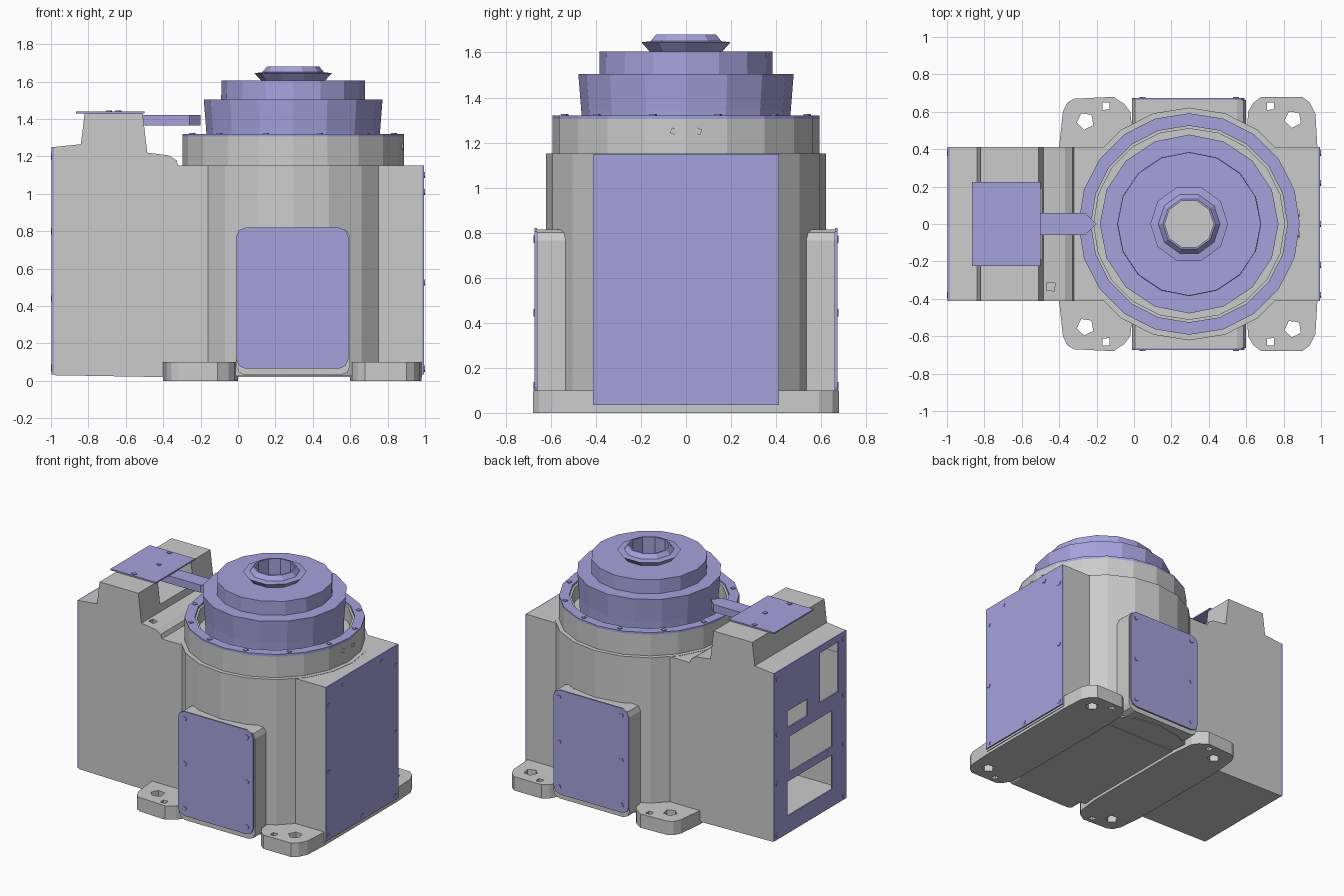
import bpy, bmesh
from math import cos, sin, pi

if "Cube" in bpy.data.objects:
    bpy.data.objects.remove(bpy.data.objects["Cube"])

CX = 0.295          # turret axis
PURPLE = bpy.data.materials.new("violet_cover")
PURPLE.diffuse_color = (0.38, 0.36, 0.72, 1)
PURPLE.use_nodes = True
PURPLE.node_tree.nodes["Principled BSDF"].inputs["Base Color"].default_value = PURPLE.diffuse_color


def finish(name, bm, mat=None):
    bmesh.ops.recalc_face_normals(bm, faces=bm.faces)
    me = bpy.data.meshes.new(name)
    bm.to_mesh(me)
    bm.free()
    ob = bpy.data.objects.new(name, me)
    bpy.context.collection.objects.link(ob)
    if mat:
        me.materials.append(mat)
    return ob


def prism(name, pts, axis, a, b, mat=None):
    """Extrude a 2D outline along an axis from a to b."""
    place = {'x': lambda u, v, d: (d, u, v), 'y': lambda u, v, d: (u, d, v),
             'z': lambda u, v, d: (u, v, d)}[axis]
    bm = bmesh.new()
    lo = [bm.verts.new(place(u, v, a)) for u, v in pts]
    hi = [bm.verts.new(place(u, v, b)) for u, v in pts]
    n = len(pts)
    bm.faces.new(lo)
    bm.faces.new(hi)
    for i in range(n):
        j = (i + 1) % n
        bm.faces.new((lo[i], lo[j], hi[j], hi[i]))
    return finish(name, bm, mat)


def rect(u0, u1, v0, v1, c=0.0):
    """Rectangle outline, corners optionally rounded in two segments."""
    if not c:
        return [(u0, v0), (u1, v0), (u1, v1), (u0, v1)]
    k = 0.3 * c
    return [(u0 + c, v0), (u1 - c, v0), (u1 - k, v0 + k), (u1, v0 + c),
            (u1, v1 - c), (u1 - k, v1 - k), (u1 - c, v1), (u0 + c, v1),
            (u0 + k, v1 - k), (u0, v1 - c), (u0, v0 + c), (u0 + k, v0 + k)]


def ngon(x, y, r, n, phase=0.0):
    return [(x + r * cos(2 * pi * i / n + phase), y + r * sin(2 * pi * i / n + phase))
            for i in range(n)]


def lathe(name, profile, n, mat=None):
    """Revolve a closed (radius, z) profile about the turret axis."""
    bm = bmesh.new()
    rings = [[bm.verts.new((x, y, z)) for x, y in ngon(CX, 0, r, n)] for r, z in profile]
    for k, ring in enumerate(rings):
        nxt = rings[(k + 1) % len(rings)]
        for i in range(n):
            j = (i + 1) % n
            bm.faces.new((ring[i], ring[j], nxt[j], nxt[i]))
    return finish(name, bm, mat)


def boolean(ob, tool, op='DIFFERENCE'):
    m = ob.modifiers.new("bool", 'BOOLEAN')
    m.operation, m.object, m.solver = op, tool, 'EXACT'
    me = bpy.data.meshes.new_from_object(
        ob.evaluated_get(bpy.context.evaluated_depsgraph_get()))
    ob.modifiers.clear()
    ob.data = me
    bpy.data.objects.remove(tool)


def screws(name, spots, axis, a, b, mat=PURPLE):
    for i, (u, v) in enumerate(spots):
        prism(f"{name}_{i + 1}", ngon(u, v, 0.018, 4, 0.4), axis, a, b, mat)


# main casting: stepped box joined with the round tower
side = [(-0.985, 0.03), (-0.4, 0.02), (0.985, 0.02), (0.985, 1.15), (-0.32, 1.15),
        (-0.33, 1.18), (-0.37, 1.205), (-0.485, 1.22), (-0.51, 1.43), (-0.82, 1.43),
        (-0.84, 1.265), (-0.985, 1.25)]
body = prism("housing", side, 'y', -0.413, 0.413)
boolean(body, prism("t", ngon(CX, 0, 0.622, 20), 'z', 0.025, 1.152), 'UNION')
boolean(body, prism("t", ngon(CX, 0, 0.592, 20), 'z', 1.0, 1.305), 'UNION')
# hollow interior, collar well, cable pocket and step hole
boolean(body, prism("t", rect(-1.1, 0.94, 0.12, 1.1), 'y', -0.37, 0.37))
boolean(body, prism("t", rect(-1.2, -0.55, 0.5, 1.21), 'y', -0.36, 0.36))
boolean(body, prism("t", ngon(CX, 0, 0.51, 20), 'z', 1.2, 1.5))
boolean(body, prism("t", ngon(CX, 0, 0.13, 10), 'z', 1.0, 1.4))
boolean(body, prism("t", rect(-0.76, -0.4, 1.27, 1.6), 'y', -0.19, 0.19))
boolean(body, prism("t", ngon(-0.445, -0.335, 0.03, 4, 0.7), 'z', 1.05, 1.4))
screws("collar_screw", [(-0.055, 1.25), (0.055, 1.25)], 'x', 0.87, 0.886, None)

# mounting strips ending in drilled feet
feet = {
    "left": ([(-0.40, 0.42), (-0.38, 0.60), (-0.355, 0.65), (-0.32, 0.67), (-0.11, 0.68),
              (-0.05, 0.64), (-0.02, 0.60), (0.0, 0.42)], (-0.26, 0.55), (-0.15, 0.63)),
    "right": ([(0.60, 0.42), (0.61, 0.60), (0.64, 0.65), (0.68, 0.68), (0.90, 0.68),
               (0.94, 0.65), (0.97, 0.59), (0.98, 0.42)], (0.85, 0.56), (0.73, 0.63))}
for label, (pts, big, small) in feet.items():
    foot = prism(f"{label}_mounting_feet",
                 pts + [(x, -y) for x, y in reversed(pts)], 'z', 0, 0.1)
    for s in (1, -1):
        boolean(foot, prism("t", ngon(big[0], s * big[1], 0.047, 5, 0.8), 'z', -1, 1))
        boolean(foot, prism("t", ngon(small[0], s * small[1], 0.027, 4, 0.8), 'z', -1, 1))

# side boxes with covers, front and back
for label, s in (("front", -1), ("back", 1)):
    prism(f"{label}_box", rect(-0.01, 0.6, 0.03, 0.815, 0.05), 'y', s * 0.45, s * 0.662)
    prism(f"{label}_cover", rect(-0.01, 0.59, 0.065, 0.82, 0.05), 'y',
          s * 0.662, s * 0.673, PURPLE)
    screws(f"{label}_cover_screw",
           [(x, z) for x in (0.045, 0.545) for z in (0.12, 0.445, 0.77)],
           'y', s * 0.67, s * 0.678)

# right end cover
prism("right_cover", rect(-0.413, 0.413, 0.035, 1.15), 'x', 0.985, 0.995, PURPLE)
screws("right_cover_screw",
       [(s * 0.38, z) for s in (1, -1) for z in (0.065, 0.525, 1.01)]
       + [(-0.22, 1.1), (0.22, 1.1), (0, 0.065)], 'x', 0.99, 1.0)

# left connector panel with openings
panel = prism("left_panel", rect(-0.413, 0.413, 0.035, 1.25), 'x', -0.996, -0.985, PURPLE)
for y0, y1, z0, z1 in ((-0.32, -0.11, 0.84, 1.2), (0.03, 0.26, 0.80, 0.92),
                       (-0.25, 0.24, 0.47, 0.73), (-0.25, 0.26, 0.16, 0.41)):
    boolean(panel, prism("t", rect(y0, y1, z0, z1), 'x', -1.2, -0.9))
screws("left_panel_screw", [(s * 0.38, z) for s in (1, -1) for z in (0.07, 0.44, 0.8, 1.2)],
       'x', -1.0, -0.99)

# flange ring on the collar
lathe("flange_ring", [(0.525, 1.3), (0.592, 1.3), (0.592, 1.32), (0.525, 1.32)], 20, PURPLE)
screws("flange_screw", ngon(CX, 0, 0.558, 12, 0.26), 'z', 1.315, 1.326)

# rotating stepped turret and hollow hub
lathe("turntable", [(0.135, 1.18), (0.46, 1.18), (0.465, 1.34), (0.478, 1.505), (0.385, 1.505),
                    (0.383, 1.605), (0.135, 1.605)], 16, PURPLE)
lathe("hub", [(0.13, 1.18), (0.15, 1.18), (0.17, 1.605), (0.208, 1.645), (0.165, 1.65),
              (0.14, 1.68), (0.13, 1.68)], 10, PURPLE)

# cable plate and bridge arm
prism("cable_plate", rect(-0.865, -0.5, -0.225, 0.225), 'z', 1.43, 1.44, PURPLE)
prism("bridge_arm", [(-0.7, -0.058), (-0.26, -0.058), (-0.2, 0), (-0.26, 0.058),
                     (-0.7, 0.058)], 'z', 1.365, 1.42, PURPLE)
screws("plate_screw", [(-0.64, 0.01), (-0.69, 0.2), (-0.69, -0.2)], 'z', 1.435, 1.446)
